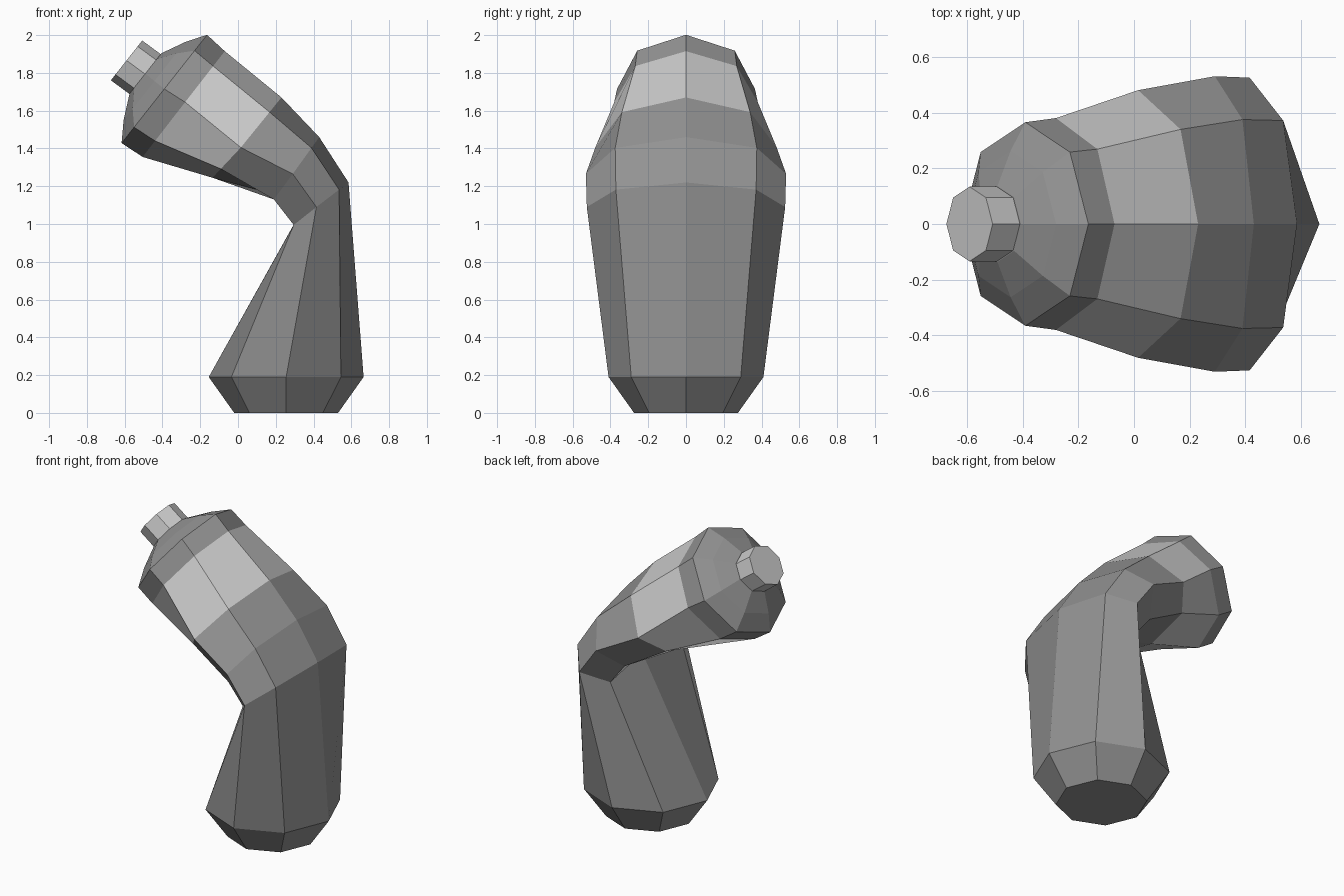
import bpy, bmesh, math
from mathutils import Vector

if "Cube" in bpy.data.objects:
    bpy.data.objects.remove(bpy.data.objects["Cube"])

dark = bpy.data.materials.new("dark_grey")
dark.diffuse_color = (0.29, 0.29, 0.29, 1)
dark.use_nodes = True
dark.node_tree.nodes["Principled BSDF"].inputs["Base Color"].default_value = dark.diffuse_color
light = bpy.data.materials.new("light_grey")
light.diffuse_color = (0.8, 0.8, 0.8, 1)
light.use_nodes = True
light.node_tree.nodes["Principled BSDF"].inputs["Base Color"].default_value = light.diffuse_color


def loft(name, sections, mat, band=None):
    """Skin eight-sided sections: inner, middle, outer (x, z), half width, optional inner diagonal."""
    bm = bmesh.new()
    rings = []
    for inner, mid, outer, w, *diag in sections:
        inner, mid, outer = Vector(inner), Vector(mid), Vector(outer)
        ring = []
        for i in range(8):
            a = i * math.pi / 4
            c = math.cos(a)
            p = mid + ((outer - mid) * c if c > 0 else (inner - mid) * -c)
            if diag and i in (3, 5):
                p = Vector(diag[0])
            ring.append(bm.verts.new((p.x, w * math.sin(a), p.y)))
        rings.append(ring)
    for k, (a, b) in enumerate(zip(rings, rings[1:])):
        for i in range(8):
            j = (i + 1) % 8
            f = bm.faces.new((a[i], a[j], b[j], b[i]))
            f.material_index = 1 if k == band else 0
    bm.faces.new(rings[0])
    bm.faces.new(rings[-1])
    bmesh.ops.recalc_face_normals(bm, faces=bm.faces)
    mesh = bpy.data.meshes.new(name)
    bm.to_mesh(mesh)
    bm.free()
    mesh.materials.append(mat)
    if band is not None:
        mesh.materials.append(light)
    obj = bpy.data.objects.new(name, mesh)
    bpy.context.collection.objects.link(obj)
    return obj


def disc(cx, cz, r):
    """Round section square to the tilted head axis."""
    d = Vector((0.62, 0.785)) * r
    c = Vector((cx, cz))
    return (c - d, c, c + d, r)


# Bent dark body with a light band and a domed end; the inside of the bend is pinched
loft("bent_body", [
    ((-0.02, 0.0), (0.255, 0.0), (0.53, 0.0), 0.275),
    ((-0.155, 0.19), (0.255, 0.19), (0.665, 0.19), 0.41),
    ((0.33, 1.06), (0.415, 1.09), (0.585, 1.22), 0.525, (0.295, 0.995)),
    ((0.22, 1.15), (0.29, 1.265), (0.43, 1.46), 0.53, (0.19, 1.13)),
    ((-0.135, 1.245), (0.015, 1.405), (0.23, 1.67), 0.48),
    ((-0.505, 1.355), (-0.28, 1.645), (-0.07, 1.915), 0.38),
    disc(-0.39, 1.715, 0.365),
    disc(-0.4425, 1.757, 0.263),
    disc(-0.49, 1.797, 0.136),
], dark, band=4)

# Short light nozzle at the tip
loft("nozzle", [disc(-0.48, 1.785, 0.134), disc(-0.59, 1.866, 0.134)], light)
